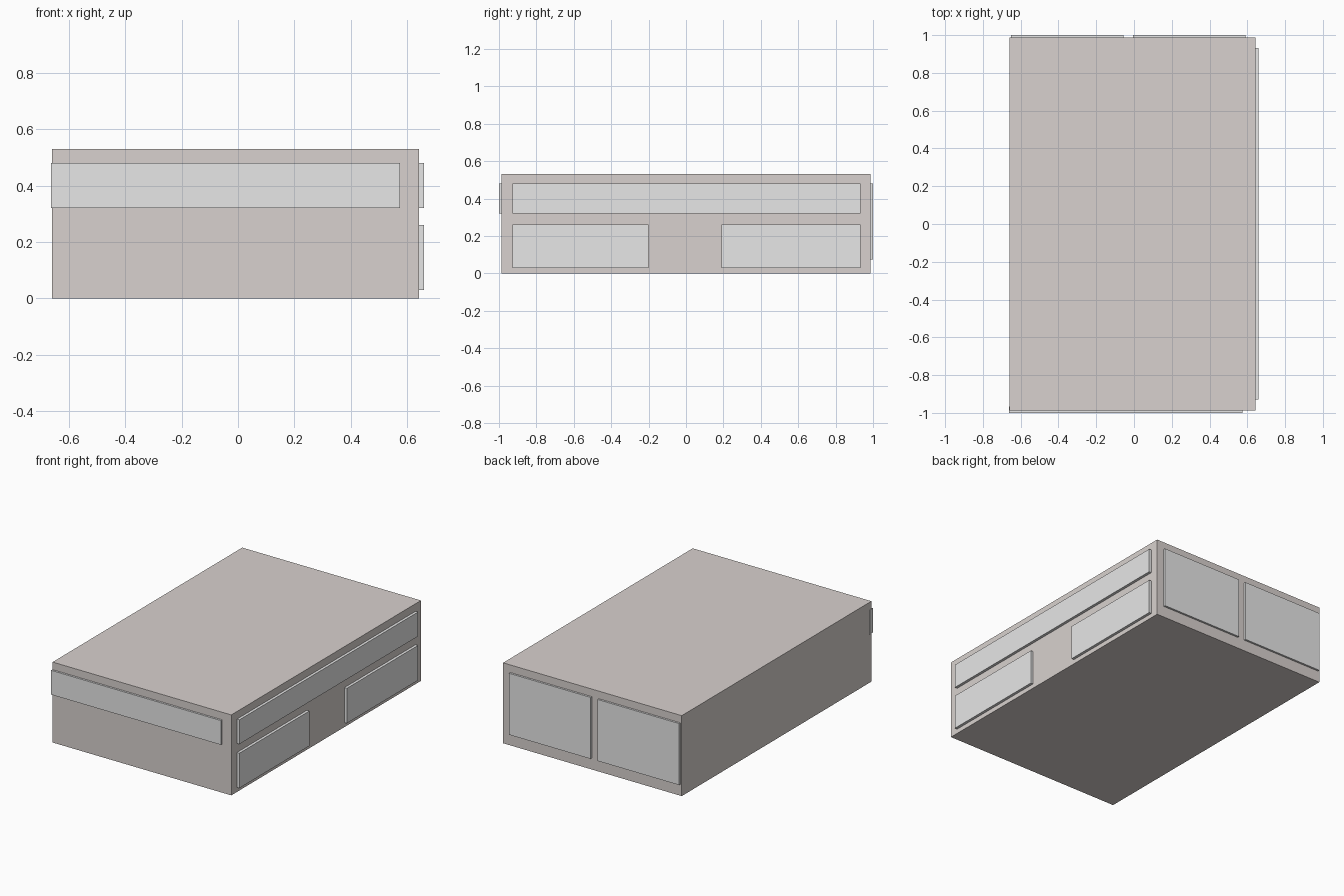
import bpy

if "Cube" in bpy.data.objects:
    bpy.data.objects.remove(bpy.data.objects["Cube"])


def material(name, rgb):
    m = bpy.data.materials.new(name)
    m.diffuse_color = (*rgb, 1)
    m.use_nodes = True
    m.node_tree.nodes["Principled BSDF"].inputs["Base Color"].default_value = m.diffuse_color
    return m


BODY = material("warm grey", (0.69, 0.64, 0.62))
PANEL = material("light grey", (0.8, 0.8, 0.8))


def box(name, x, y, z, mat):
    """Box from (min, max) ranges on each axis."""
    bpy.ops.mesh.primitive_cube_add(size=1)
    o = bpy.context.object
    o.name = name
    for v in o.data.vertices:
        v.co = [r[0] if c < 0 else r[1] for c, r in zip(v.co, (x, y, z))]
    o.data.materials.append(mat)
    return o


# Main block
box("building_body", (-0.66, 0.642), (-0.987, 0.987), (0, 0.53), BODY)

# Front panel, wrapping slightly past the left corner
box("front_panel", (-0.663, 0.575), (-1, -0.966), (0.32, 0.48), PANEL)

# Right side: one long upper panel, two lower ones
for name, y, z in (("right_upper_panel", (-0.928, 0.932), (0.32, 0.48)),
                   ("right_lower_front_panel", (-0.928, -0.2), (0.03, 0.26)),
                   ("right_lower_back_panel", (0.19, 0.932), (0.03, 0.26))):
    box(name, (0.625, 0.66), y, z, PANEL)

# Two tall back panels
for name, x in (("back_left_panel", (-0.65, -0.055)),
                ("back_right_panel", (-0.005, 0.59))):
    box(name, x, (0.966, 1), (0.075, 0.48), PANEL)
